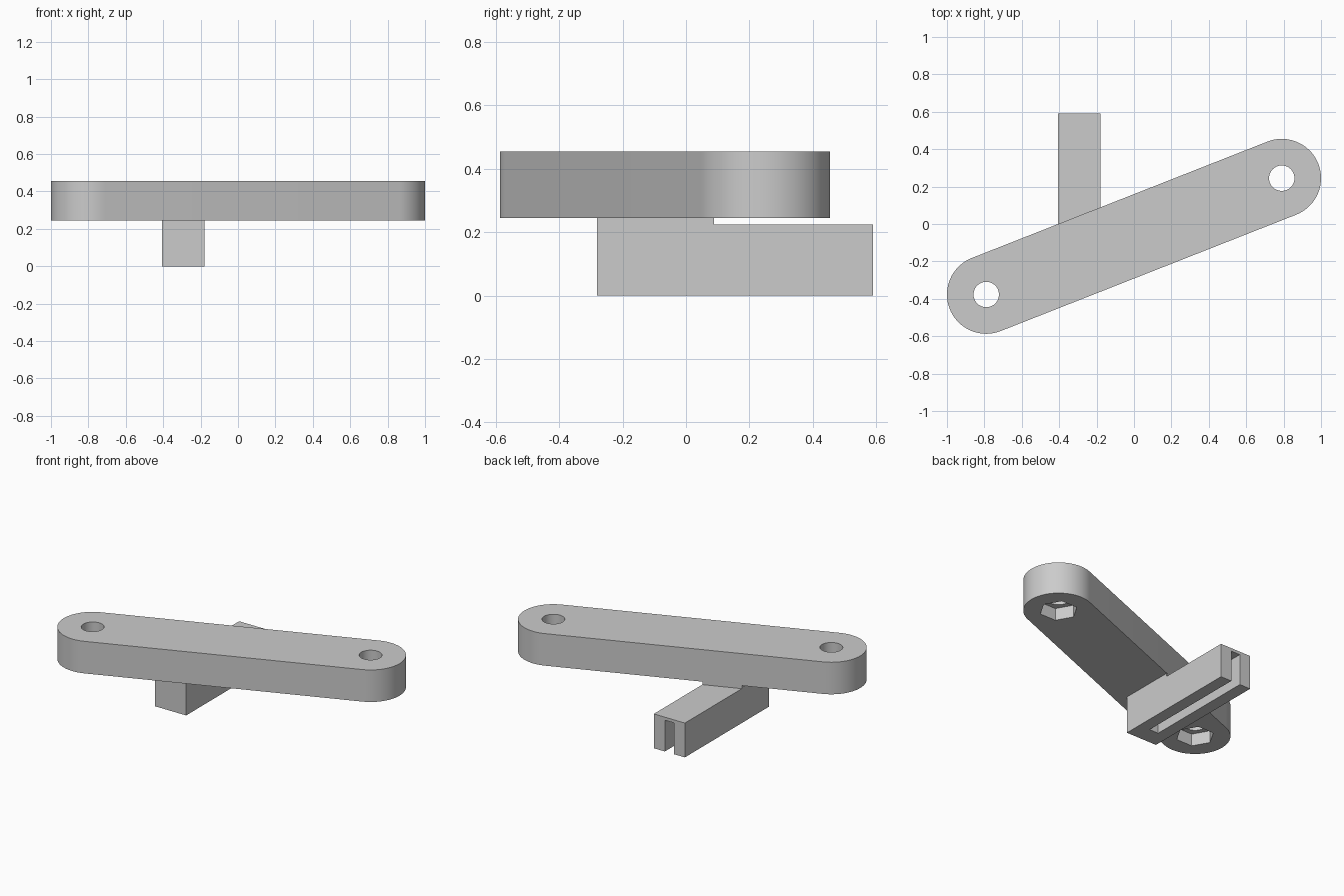
import bpy
import bmesh
from math import cos, sin, pi, atan2, radians

cube = bpy.data.objects.get("Cube")
if cube:
    bpy.data.objects.remove(cube, do_unlink=True)

grey = bpy.data.materials.new("plain grey")
grey.use_nodes = True
grey.diffuse_color = (0.6, 0.6, 0.6, 1)
grey.node_tree.nodes["Principled BSDF"].inputs["Base Color"].default_value = (0.6, 0.6, 0.6, 1)


def prism(name, outline, z0, z1):
    """Extrude a counter-clockwise outline from z0 to z1."""
    bm = bmesh.new()
    base = bm.faces.new([bm.verts.new((x, y, z0)) for x, y in outline])
    top = bmesh.ops.extrude_face_region(bm, geom=[base])["geom"]
    bmesh.ops.translate(bm, vec=(0, 0, z1 - z0),
                        verts=[v for v in top if isinstance(v, bmesh.types.BMVert)])
    bmesh.ops.recalc_face_normals(bm, faces=bm.faces)
    mesh = bpy.data.meshes.new(name)
    bm.to_mesh(mesh)
    bm.free()
    mesh.materials.append(grey)
    obj = bpy.data.objects.new(name, mesh)
    bpy.context.collection.objects.link(obj)
    return obj


def arc(centre, radius, start, sweep, steps):
    return [(centre[0] + radius * cos(start + sweep * i / steps),
             centre[1] + radius * sin(start + sweep * i / steps)) for i in range(steps + 1)]


def circle(centre, radius, sides):
    return arc(centre, radius, 0, 2 * pi, sides)[:-1]


def rect(x0, x1, y0, y1):
    return [(x0, y0), (x1, y0), (x1, y1), (x0, y1)]


def cut(target, cutter):
    """Subtract the cutter and discard it."""
    cutter.hide_render = True
    mod = target.modifiers.new("cut", "BOOLEAN")
    mod.operation = "DIFFERENCE"
    mod.solver = "EXACT"
    mod.object = cutter
    bpy.context.view_layer.objects.active = target
    bpy.ops.object.modifier_apply(modifier=mod.name)
    bpy.data.objects.remove(cutter, do_unlink=True)


# Slanted bar with round ends
left_end, right_end = (0.79, 0.245), (-0.79, -0.377)
bar_bottom, bar_top, bar_radius = 0.245, 0.455, 0.21
slant = atan2(left_end[1] - right_end[1], left_end[0] - right_end[0])
outline = (arc(left_end, bar_radius, slant - pi / 2, pi, 36)
           + arc(right_end, bar_radius, slant + pi / 2, pi, 36))
bar = prism("bar", outline, bar_bottom, bar_top)

# Bolt holes with hexagonal nut pockets underneath
for end in (left_end, right_end):
    cut(bar, prism("bolt_hole_cutter", circle(end, 0.068, 48), 0.1, 0.6))
    cut(bar, prism("nut_pocket_cutter", circle(end, 0.115, 6), 0.1, bar_bottom + 0.08))

# Block under the bar, slotted from below and open at the back
x0, x1, front, back = -0.405, -0.18, -0.28, 0.59
block = prism("slotted_block", rect(x0, x1, front, back), 0, 0.225)
mid = (x0 + x1) / 2
cut(block, prism("slot_cutter", rect(mid - 0.033, mid + 0.033, -0.165, back + 0.1), -0.1, 0.205))

# Thin pad joining block and bar, trimmed to the bar's back edge
pad = prism("joining_pad", [(x0, front), (x1, front), (x1, 0.088), (x0, 0.0)], 0.225, bar_bottom)

# Smooth the round walls, keep the edges sharp
bpy.ops.object.select_all(action="DESELECT")
bar.select_set(True)
bpy.context.view_layer.objects.active = bar
bpy.ops.object.shade_smooth_by_angle(angle=radians(30))
